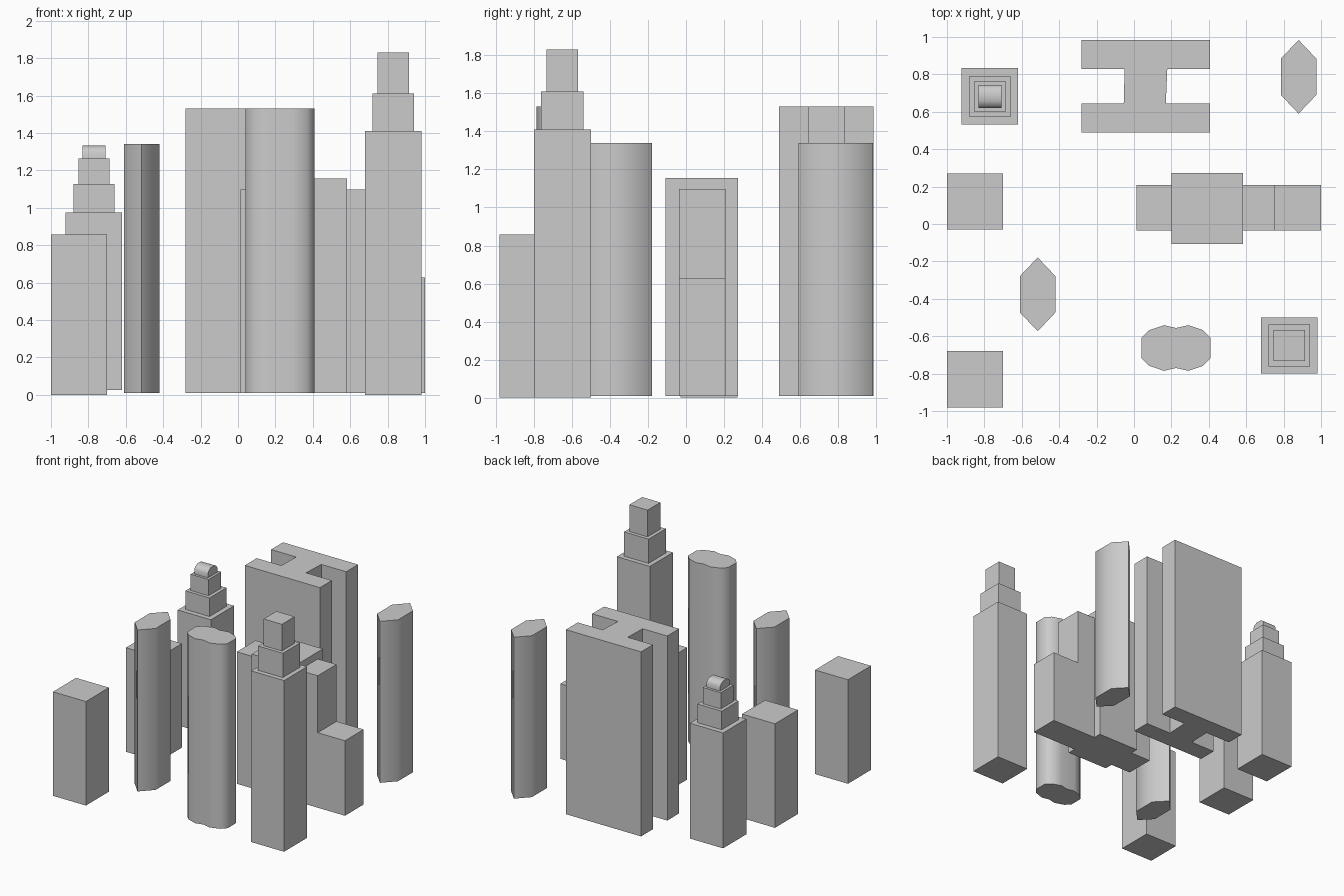
import bpy, bmesh, math
from mathutils import Vector

if "Cube" in bpy.data.objects:
    bpy.data.objects.remove(bpy.data.objects["Cube"])


def prism(name, outline, z0, z1, smooth=None):
    """Extrude a closed xy outline from z0 to z1."""
    bm = bmesh.new()
    face = bm.faces.new([bm.verts.new((x, y, z0)) for x, y in outline])
    ext = bmesh.ops.extrude_face_region(bm, geom=[face])
    top = [v for v in ext["geom"] if isinstance(v, bmesh.types.BMVert)]
    bmesh.ops.translate(bm, verts=top, vec=(0, 0, z1 - z0))
    return finish(name, bm, smooth)


def finish(name, bm, smooth=None):
    bmesh.ops.recalc_face_normals(bm, faces=bm.faces)
    mesh = bpy.data.meshes.new(name)
    bm.to_mesh(mesh)
    bm.free()
    obj = bpy.data.objects.new(name, mesh)
    bpy.context.collection.objects.link(obj)
    if smooth:
        bpy.ops.object.select_all(action='DESELECT')
        obj.select_set(True)
        bpy.context.view_layer.objects.active = obj
        bpy.ops.object.shade_smooth_by_angle(angle=math.radians(smooth))
    return obj


def box(name, x0, x1, y0, y1, z0, z1):
    return prism(name, [(x0, y0), (x1, y0), (x1, y1), (x0, y1)], z0, z1)


def stepped_tower(name, cx, cy, z0, tiers):
    """Stack of square tiers given as (half width, top height)."""
    for i, (h, z1) in enumerate(tiers):
        box(f"{name}_tier_{i + 1}", cx - h, cx + h, cy - h, cy + h, z0, z1)
        z0 = z1


# plain blocks
for i, y in enumerate((-0.83, 0.12)):
    box(f"block_{i + 1}", -1.0, -0.70, y - 0.15, y + 0.15, 0, 0.857)

# six-sided towers
for i, (cx, cy) in enumerate(((0.88, 0.787), (-0.515, -0.376))):
    pts = [(0, 0.197), (-0.095, 0.097), (-0.095, -0.097),
           (0, -0.197), (0.095, -0.097), (0.095, 0.097)]
    prism(f"six_sided_tower_{i + 1}", [(cx + x, cy + y) for x, y in pts],
          0.01, 1.34, 60)

# H-plan slab building
prism("h_building", [
    (-0.28, 0.488), (0.405, 0.488), (0.405, 0.643), (0.17, 0.643),
    (0.178, 0.83), (0.405, 0.83), (0.405, 0.985), (-0.28, 0.985),
    (-0.28, 0.83), (-0.05, 0.83), (-0.055, 0.643), (-0.28, 0.643)], 0.01, 1.53)

# lobed tower, half outline mirrored front to back
half = [(0.041, 0.055), (0.08, 0.095), (0.16, 0.122), (0.225, 0.107),
        (0.29, 0.122), (0.37, 0.095), (0.408, 0.055)]
lobed = [(x, -0.663 + y) for x, y in half]
lobed += [(x, -0.663 - y) for x, y in reversed(half)]
prism("lobed_tower", lobed, 0.01, 1.53, 60)

# winged building
box("wing_core", 0.20, 0.582, -0.107, 0.274, 0.01, 1.155)
box("wing_left", 0.014, 0.20, -0.036, 0.208, 0.01, 1.097)
box("wing_right", 0.582, 0.752, -0.036, 0.208, 0.01, 1.097)
box("wing_low", 0.752, 1.0, -0.036, 0.208, 0.01, 0.628)

# stepped towers
stepped_tower("tall_tower", 0.83, -0.65, 0,
              [(0.15, 1.41), (0.112, 1.61), (0.083, 1.83)])
stepped_tower("short_tower", -0.77, 0.682, 0.025,
              [(0.151, 0.975), (0.11, 1.128), (0.082, 1.262)])

# barrel-roofed cap of the short tower
bm = bmesh.new()
cap = [(-0.062, 1.262), (0.062, 1.262), (0.062, 1.298), (0.05, 1.318),
       (0.025, 1.332), (-0.025, 1.332), (-0.05, 1.318), (-0.062, 1.298)]
f = bm.faces.new([bm.verts.new((-0.832, 0.682 + y, z)) for y, z in cap])
ext = bmesh.ops.extrude_face_region(bm, geom=[f])
bmesh.ops.translate(bm, vec=Vector((0.124, 0, 0)),
                    verts=[v for v in ext["geom"] if isinstance(v, bmesh.types.BMVert)])
finish("short_tower_cap", bm, 45)
